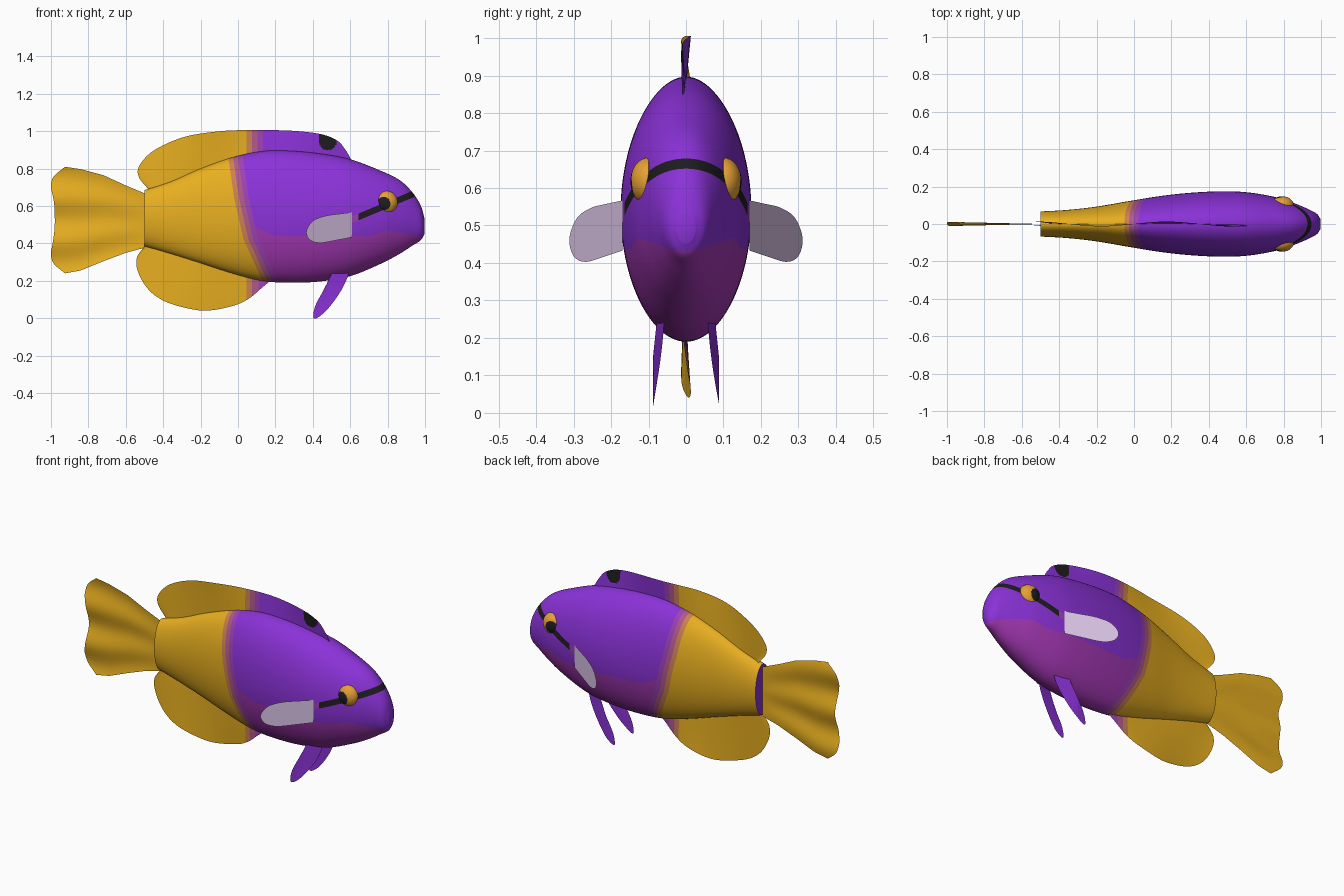
import bpy, bmesh, math
from mathutils import Vector

if "Cube" in bpy.data.objects:
    bpy.data.objects.remove(bpy.data.objects["Cube"])


def material(name, r, g, b):
    lin = [(c / 255 / 12.92) if c < 11 else ((c / 255 + 0.055) / 1.055) ** 2.4 for c in (r, g, b)]
    m = bpy.data.materials.new(name)
    m.diffuse_color = (*lin, 1)
    m.use_nodes = True
    m.node_tree.nodes["Principled BSDF"].inputs["Base Color"].default_value = m.diffuse_color
    return m


MATS = [material("yellow", 232, 175, 32), material("ochre_mauve", 204, 128, 82),
        material("mauve", 176, 88, 138), material("violet", 156, 66, 180),
        material("purple", 139, 50, 216), material("belly_magenta", 162, 55, 178),
        material("black", 30, 28, 32), material("eye_orange", 230, 160, 52),
        material("pale_lilac", 216, 195, 228)]
YELLOW, OCHRE, MAUVE, VIOLET, PURPLE, BELLY, BLACK, ORANGE, LILAC = range(9)


def curve(pts, t):
    """Smooth curve through pts, t from 0 to 1."""
    p = [Vector(q) for q in pts]
    p = [2 * p[0] - p[1]] + p + [2 * p[-1] - p[-2]]
    f = t * (len(pts) - 1)
    i = min(int(f), len(pts) - 2)
    f -= i
    a, b, c, d = p[i:i + 4]
    return 0.5 * (2 * b + (c - a) * f + (2 * a - 5 * b + 4 * c - d) * f ** 2
                  + (3 * b - a - 3 * c + d) * f ** 3)


def linear(pts, x):
    """Straight-line interpolation in a list of (x, y)."""
    for (x0, y0), (x1, y1) in zip(pts, pts[1:]):
        if x <= x1:
            break
    return y0 + (y1 - y0) * (x - x0) / (x1 - x0)


def cut(bm, co, no, test=lambda c: True):
    """Clean colour border along a plane."""
    fs = [f for f in bm.faces if test(f.calc_center_median())]
    geom = set(fs) | {e for f in fs for e in f.edges} | {v for f in fs for v in f.verts}
    bmesh.ops.bisect_plane(bm, geom=list(geom), dist=1e-5, plane_co=co, plane_no=no)


def finish(bm, name, rule, angle=40):
    """Colour faces by a rule on their centre, then make a smooth object."""
    for f in bm.faces:
        f.material_index = rule(f.calc_center_median())
    me = bpy.data.meshes.new(name)
    bm.to_mesh(me)
    bm.free()
    for m in MATS:
        me.materials.append(m)
    ob = bpy.data.objects.new(name, me)
    bpy.context.collection.objects.link(ob)
    bpy.ops.object.select_all(action='DESELECT')
    ob.select_set(True)
    bpy.context.view_layer.objects.active = ob
    bpy.ops.object.shade_smooth_by_angle(angle=math.radians(angle))


def grid(name, point, nu, nv, rule, cuts=()):
    """Sheet from point(u, v), cut at the given x positions."""
    bm = bmesh.new()
    rows = [[bm.verts.new(point(i / nu, j / nv)) for j in range(nv + 1)] for i in range(nu + 1)]
    for a, b in zip(rows, rows[1:]):
        for j in range(nv):
            bm.faces.new((a[j], b[j], b[j + 1], a[j + 1]))
    for x in cuts:
        cut(bm, (x, 0, 0), (1, 0, 0))
    finish(bm, name, rule, 180)


# Body: ellipses lofted along x; rows are x, top, bottom, half width
BODY = [(-.5, .685, .385, .067), (-.36, .73, .345, .075), (-.2, .80, .295, .093),
        (-.03, .86, .24, .122), (.13, .893, .20, .148), (.28, .895, .19, .165),
        (.44, .88, .197, .174), (.6, .85, .225, .17), (.76, .79, .29, .143),
        (.865, .738, .345, .108), (.935, .67, .39, .078), (.978, .60, .418, .054),
        (.998, .53, .452, .025)]
EDGE = [(.18, .14), (.42, .03), (.64, -.02), (.90, -.058)]  # colour change, z to x
BELLY_LINE = [(0, .55), (.10, .485), (.19, .442), (.7, .438), (.79, .467), (.9, .452), (1, .43)]
BANDS = [(.026, OCHRE), (.052, MAUVE), (.078, VIOLET)]


def stripe_z(x):
    return .544 + .42 * (x - .65)


def body_rule(c):
    if c.x < -.499:
        return PURPLE
    d = c.x - linear(EDGE, c.z)
    if d < 0:
        return YELLOW
    for width, colour in BANDS:
        if d < width:
            return colour
    if c.x > .61 and abs(c.z - stripe_z(c.x)) < .018:
        return BLACK if c.x > .65 else VIOLET
    return BELLY if c.z < linear(BELLY_LINE, c.x) else PURPLE


bm = bmesh.new()
N, RINGS = 96, 170
rings = []
for i in range(RINGS + 1):
    x, top, bot, w = curve(BODY, i / RINGS)
    rings.append([bm.verts.new((x, w * math.cos(a), (top + bot) / 2 + (top - bot) / 2 * math.sin(a)))
                  for a in (2 * math.pi * k / N for k in range(N))])
for a, b in zip(rings, rings[1:]):
    for k in range(N):
        bm.faces.new((a[k], b[k], b[(k + 1) % N], a[(k + 1) % N]))
bm.faces.new(rings[0])
bm.faces.new(rings[-1])
bmesh.ops.recalc_face_normals(bm, faces=bm.faces)

# Borders of the belly, the colour bands and the eye stripe
for (x0, z0), (x1, z1) in zip(BELLY_LINE, BELLY_LINE[1:]):
    cut(bm, (x0, 0, z0), (z0 - z1, 0, x1 - x0),
        lambda c: x0 - .01 < c.x < x1 + .01 and .4 < c.z < .6)
for (z0, x0), (z1, x1) in zip(EDGE, EDGE[1:]):
    for off in (0, .026, .052, .078):
        cut(bm, (x0 + off, 0, z0), (z1 - z0, 0, x0 - x1),
            lambda c: z0 - .01 < c.z < z1 + .01 and -.1 < c.x < .3)
for off in (-.018, .018):
    cut(bm, (.65, 0, .544 + off), (-.42, 0, 1), lambda c: c.x > .6 and c.z > .48)
finish(bm, "body", body_rule)


# Dorsal and anal fins: rippled sheets from the body line to an outer edge
def median_fin(name, base, edge, front, limits, phase):
    def point(u, v):
        p = curve(base, u).lerp(curve(edge, u), v)
        return (p.x, .013 * v * math.sin(9 * p.x + phase), p.y)

    def rule(c):
        if front == PURPLE and abs(c.x - .48) < .046 and (
                c.z > .945 or math.hypot(c.x - .48, c.z - .945) < .046):
            return BLACK
        for x, colour in zip(limits, (YELLOW, OCHRE, MAUVE, VIOLET)):
            if c.x < x:
                return colour
        return front
    grid(name, point, 150, 30, rule, limits + [.434, .526])


median_fin("dorsal_fin",
           [(-.46, .66), (-.36, .70), (-.2, .77), (0, .84), (.2, .87), (.4, .86), (.53, .84), (.60, .82)],
           [(-.47, .68), (-.53, .755), (-.525, .82), (-.445, .90), (-.285, .97), (-.095, 1.0), (.065, 1.006),
            (.28, 1.003), (.44, .985), (.53, .95), (.575, .90), (.61, .84)],
           PURPLE, [.045, .075, .105, .135], 0)
median_fin("anal_fin",
           [(-.48, .41), (-.4, .39), (-.28, .34), (-.15, .30), (0, .25), (.1, .23), (.18, .21)],
           [(-.495, .39), (-.54, .325), (-.535, .25), (-.48, .155), (-.39, .09), (-.255, .05), (-.15, .042),
            (-.015, .07), (.065, .11), (.13, .165), (.18, .205)],
           BELLY, [.045, .075, .11, .14], 2.2)

# Tail fin: fan with folds along the rays
TOP = [(-1.01, .81), (-.925, .81), (-.84, .797), (-.72, .765), (-.6, .71), (-.48, .66)]
BOTTOM = [(-1.01, .24), (-.925, .24), (-.84, .256), (-.72, .305), (-.6, .35), (-.48, .382)]
TRAIL = [-.925, -.985, -1.0, -.992, -.984, -.98, -.98, -.982, -.99, -1.0, -.985, -.925]


def tail_point(u, v):
    tip = curve([(x, 0) for x in TRAIL], v).x
    x = -.485 + (tip + .485) * u
    top, bot = linear(TOP, x), linear(BOTTOM, x)
    return (x, .011 * u * math.sin(v * math.pi * 5), bot + (top - bot) * v)


grid("tail_fin", tail_point, 32, 72, lambda c: YELLOW)


# Paired fins: blades swept back and outward on both sides
def paired_fin(name, outline, root_x, root_y, slope, limit, colour):
    for side, label in ((-1, "right"), (1, "left")):
        bm = bmesh.new()
        pts = [curve(outline, k / 48) for k in range(49)]
        bm.faces.new([bm.verts.new((p.x, side * min(limit, root_y + (root_x - p.x) * slope), p.y))
                      for p in pts])
        bmesh.ops.triangulate(bm, faces=bm.faces)
        finish(bm, label + "_" + name, lambda c: colour)


paired_fin("pectoral_fin",
           [(.61, .567), (.54, .558), (.465, .547), (.40, .52), (.365, .465), (.385, .418), (.44, .403),
            (.52, .416), (.61, .433)], .605, .172, .58, 1, LILAC)
paired_fin("pelvic_fin",
           [(.595, .26), (.58, .205), (.54, .13), (.48, .05), (.43, .006), (.403, .004), (.415, .07),
            (.465, .165), (.51, .26)], .585, .06, .22, .088, PURPLE)

# Eyes: flat-backed domes with a pupil facing outward
for side, label in ((-1, "right"), (1, "left")):
    bm = bmesh.new()
    bmesh.ops.create_uvsphere(bm, u_segments=64, v_segments=64, radius=1)
    for v in bm.verts:
        x, y, z = v.co
        v.co = (.792 + .062 * x, side * (.1 + (.048 if z > 0 else .004) * z), .618 + .063 * y)
    bmesh.ops.recalc_face_normals(bm, faces=bm.faces)
    finish(bm, label + "_eye", lambda c: BLACK if abs(c.y) > .1
           and math.hypot(c.x - .779, c.z - .613) < .036 else ORANGE)
